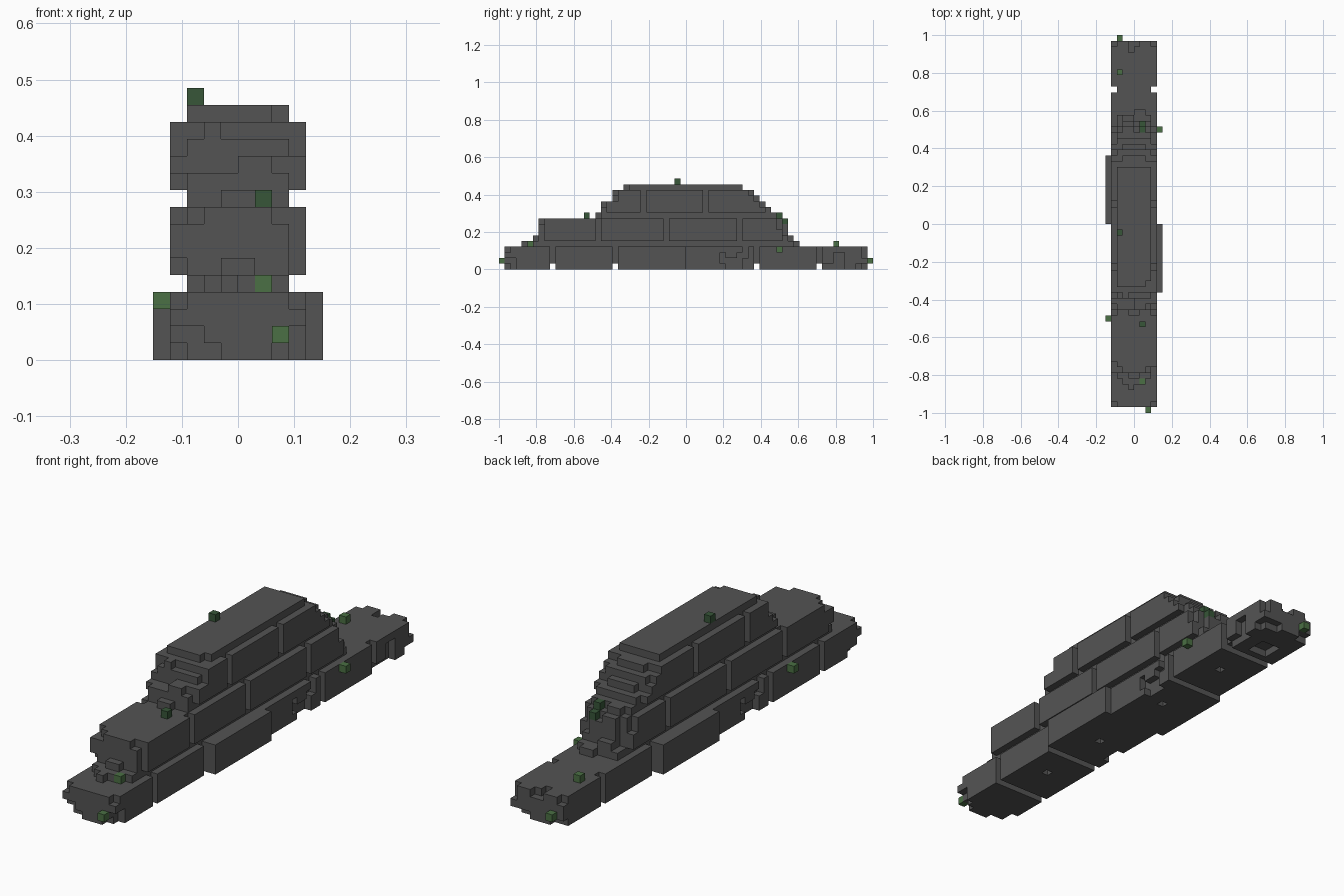
import bpy
import bmesh
from mathutils import Vector

cube = bpy.data.objects.get("Cube")
if cube:
    bpy.data.objects.remove(cube, do_unlink=True)

U = 2 / 66  # edge of one block


def material(name, rgb):
    m = bpy.data.materials.new(name)
    m.use_nodes = True
    m.diffuse_color = (*rgb, 1)
    m.node_tree.nodes["Principled BSDF"].inputs["Base Color"].default_value = (*rgb, 1)
    return m


STONE = material("dark_stone", (0.088, 0.088, 0.088))
MOSS = material("light_moss", (0.07, 0.162, 0.058))
DARK_MOSS = material("dark_moss", (0.038, 0.092, 0.04))


def cells(x0, x1, y0, y1, z0, z1):
    return {(x, y, z) for x in range(x0, x1) for y in range(y0, y1) for z in range(z0, z1)}


def turned(b):
    """The same box turned half a turn about the vertical axis."""
    return (-b[1], -b[0], -b[3], -b[2], b[4], b[5])


parts = {}  # name -> (material, cells)


def part(name, fills, cuts=(), mat=STONE):
    s = set()
    for f in fills:
        s |= cells(*f)
    for c in cuts:
        s -= cells(*c)
    parts[name] = (mat, s)


# Chips on one side of the bottom course, repeated on the other by a half turn
side_chips = [(3, 4, 6, 7, 1, 3), (3, 4, 7, 9, 0, 2), (3, 4, 9, 10, 0, 3), (3, 4, 10, 11, 2, 4),
              (3, 4, 24, 28, 0, 1), (3, 4, 26, 28, 1, 3)]
side_chips += [turned(c) for c in side_chips[:4]]

# Broken ends of the bottom course
front_chips = [(-4, -3, -32, -31, 3, 4), (3, 4, -32, -31, 3, 4), (-4, -2, -32, -31, 1, 2),
               (-4, -1, -32, -31, 0, 1), (2, 4, -32, -31, 0, 1), (3, 4, -31, -30, 0, 2),
               (-4, -3, -31, -29, 0, 1), (3, 4, -32, -30, 1, 2)]
back_chips = [(-4, -3, 31, 32, 3, 4), (3, 4, 31, 32, 2, 4), (-1, 1, 31, 32, 3, 4),
              (-1, 0, 30, 31, 3, 4), (1, 4, 31, 32, 0, 1), (-4, -2, 31, 32, 0, 1),
              (3, 4, 30, 31, 0, 1), (-2, 1, 25, 28, 0, 1)]
holes = [(0, 1, y, y + 1, 0, 1) for y in (-18, -7, 6, 18)]

# Bottom course: six bricks, the middle pair standing proud on opposite sides
for i, (a, b) in enumerate([(-32, -24), (-23, -13), (-12, 0), (0, 12), (13, 23), (24, 32)]):
    fills = [(-4, 4, a, b, 0, 4)]
    if i == 2:
        fills.append((4, 5, a, b, 0, 4))
    if i == 3:
        fills.append((-5, -4, a, b, 0, 4))
    part(f"bottom_brick_{i + 1}", fills, side_chips + front_chips + back_chips + holes)

# Middle course with stepped ends
mid_chips = [(-4, -2, -26, -25, 8, 9), (2, 4, -26, -25, 8, 9), (3, 4, -26, -25, 7, 8),
             (-4, -3, -25, -24, 8, 9), (-4, -3, -26, -25, 5, 6), (3, 4, -26, -25, 5, 7),
             (-4, -2, 17, 18, 5, 9), (2, 4, 17, 18, 6, 9), (-4, -3, 16, 17, 7, 9),
             (3, 4, 16, 17, 7, 9), (0, 2, 17, 18, 8, 9), (3, 4, 17, 18, 5, 6)]
for i, (a, b) in enumerate([(-26, -16), (-15, -4), (-3, 9), (10, 18)]):
    part(f"middle_brick_{i + 1}", [(-4, 4, a, b, 5, 9)], mid_chips)

# Top course: each layer as (height, front end, back end), sides set back
layers = [(10, -15, 15), (11, -15, 14), (12, -13, 13), (13, -13, 12)]
for i, (a, b) in enumerate([(-20, -8), (-7, 3), (4, 20)]):
    fills, cuts = [], []
    for n, (z, front, back) in enumerate(layers):
        lo, hi = max(a, front), min(b, back)
        fills.append((-4, 4, lo, hi, z, z + 1))
        half = 2 if n % 2 else 3
        for x0, x1 in ((-4, -half), (half, 4)):
            cuts.append((x0, x1, front, front + 1, z, z + 1))
            cuts.append((x0, x1, back - 1, back, z, z + 1))
    cuts += [(-4, 0, -15, -13, 11, 12), (-1, 2, -13, -12, 13, 14),
             (-4, -3, -14, -12, 13, 14), (3, 4, -14, -12, 13, 14)]
    part(f"top_brick_{i + 1}", fills, cuts)

# Recessed mortar: beds, upright joints and rubble at the broken ends
part("lower_mortar_bed", [(-3, 3, -27, 19, 4, 5), (-2, 1, -28, -27, 4, 5), (-1, 0, -29, -28, 4, 5),
                          (0, 2, 19, 20, 4, 5), (-1, 1, -27, -26, 5, 6), (-2, 0, 18, 19, 5, 6)])
part("upper_mortar_bed", [(-3, 3, -15, 16, 9, 10), (-1, 1, -16, -15, 9, 10), (-2, 0, 16, 17, 9, 10)])
part("mortar_cap", [(-3, 3, -11, 10, 14, 15)], [(2, 3, -11, -10, 14, 15)])
joints = [(y, 1, 4) for y in (-24, -13, 12, 23)]
joints += [(y, 5, 9) for y in (-16, -4, 9)] + [(y, 10, 14) for y in (-8, 3)]
part("mortar_joints", [(-3, 3, y, y + 1, z0, z1) for y, z0, z1 in joints])

# Moss tufts: x, y, z, height
for i, (x, y, z, h) in enumerate([(-3, -2, 15, 1), (1, -18, 9, 1), (1, 16, 9, 1), (1, -28, 4, 1),
                                  (-5, -17, 3, 1), (2, -33, 1, 1), (4, 16, 3, 1),
                                  (-3, 32, 1, 1), (-3, 26, 4, 1)]):
    part(f"moss_{i + 1}", [(x, x + 1, y, y + 1, z, z + h)], mat=DARK_MOSS if z > 6 else MOSS)
part("hanging_moss", [(1, 2, 17, 18, 8, 9)], mat=DARK_MOSS)

# Skin every part, leaving out faces pressed against another block
solid = set().union(*(s for _, s in parts.values()))
AXES = [Vector(v) for v in ((1, 0, 0), (0, 1, 0), (0, 0, 1))]
for name, (mat, s) in parts.items():
    bm = bmesh.new()
    for c in s:
        for k in range(3):
            for sign in (1, -1):
                n = AXES[k] * sign
                if tuple(int(c[j] + n[j]) for j in range(3)) in solid:
                    continue
                a, b = AXES[(k + 1) % 3] / 2, AXES[(k + 2) % 3] / 2
                mid = Vector(c) + Vector((0.5, 0.5, 0.5)) + n / 2
                ring = [mid - a - b, mid + a - b, mid + a + b, mid - a + b][::sign]
                bm.faces.new([bm.verts.new(p * U) for p in ring])
    bmesh.ops.remove_doubles(bm, verts=bm.verts, dist=U / 100)
    bmesh.ops.dissolve_limit(bm, angle_limit=0.01, verts=bm.verts, edges=bm.edges)
    mesh = bpy.data.meshes.new(name)
    bm.to_mesh(mesh)
    bm.free()
    mesh.materials.append(mat)
    bpy.context.collection.objects.link(bpy.data.objects.new(name, mesh))
